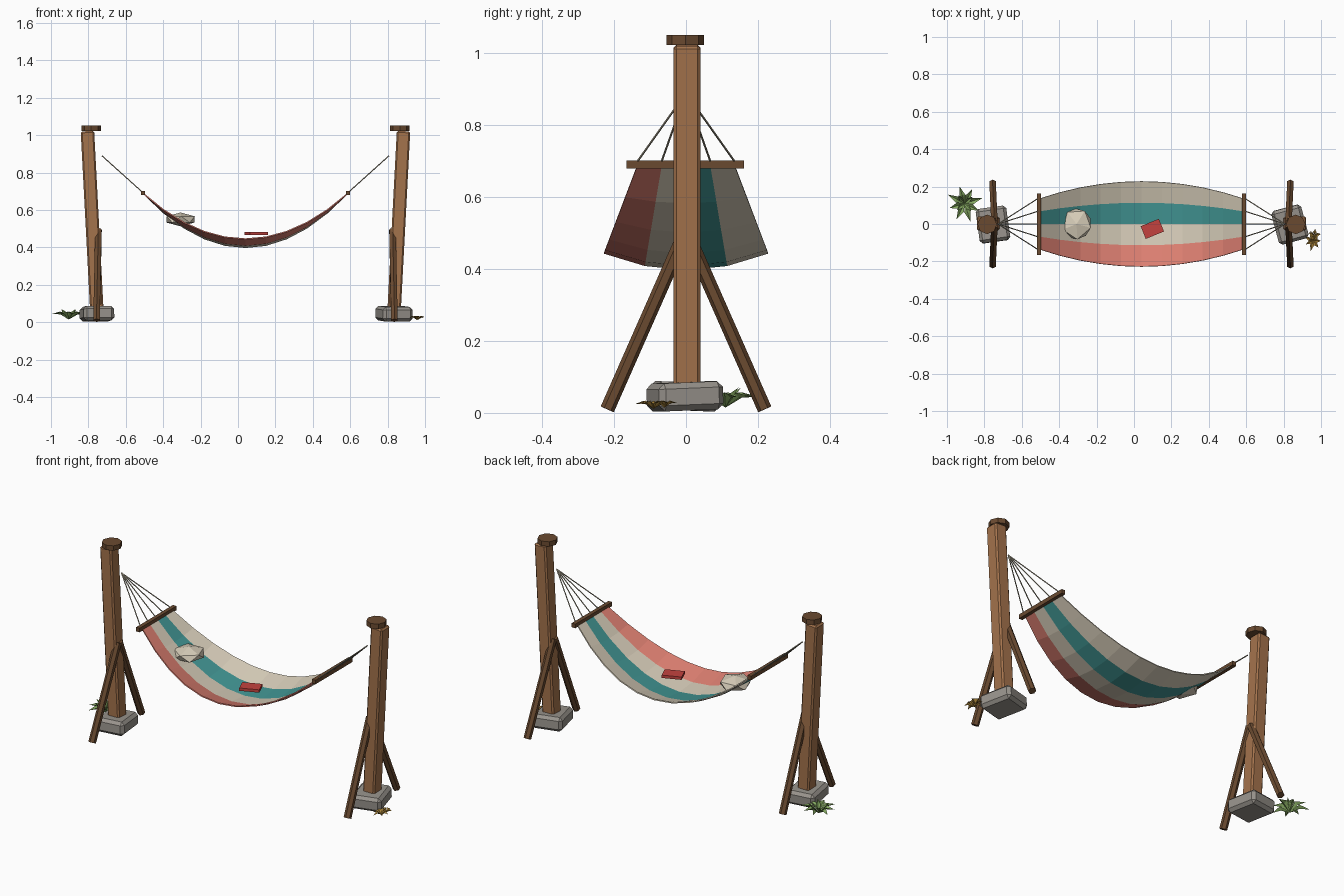
import bpy, bmesh, math
from mathutils import Vector, Matrix

if "Cube" in bpy.data.objects:
    bpy.data.objects.remove(bpy.data.objects["Cube"])

def mat(name, r, g, b):
    m = bpy.data.materials.new(name)
    lin = lambda c: (c / 255 / 12.92) if c < 10 else ((c / 255 + 0.055) / 1.055) ** 2.4
    m.diffuse_color = (lin(r), lin(g), lin(b), 1)
    m.use_nodes = True
    m.node_tree.nodes["Principled BSDF"].inputs["Base Color"].default_value = m.diffuse_color
    return m

WOOD = mat("post wood", 164, 115, 76)
DARK = mat("dark wood", 106, 74, 48)
STONE = mat("grey stone", 152, 147, 140)
ROPE = mat("rope", 176, 168, 148)
CREAM = mat("cream cloth", 216, 206, 186)
CORAL = mat("coral cloth", 222, 128, 114)
TEAL = mat("teal cloth", 66, 150, 148)
RED = mat("book red", 196, 66, 62)
GREEN = mat("leaf green", 134, 170, 98)
OCHRE = mat("dry leaf ochre", 172, 134, 58)

def finish(name, bm, *mats):
    me = bpy.data.meshes.new(name)
    bm.to_mesh(me)
    bm.free()
    for m in mats:
        me.materials.append(m)
    ob = bpy.data.objects.new(name, me)
    bpy.context.collection.objects.link(ob)
    return ob

def box(name, m, size, loc, rot=None, bevel=0):
    bm = bmesh.new()
    bmesh.ops.create_cube(bm, size=1)
    bmesh.ops.scale(bm, vec=size, verts=bm.verts)
    if bevel:
        bmesh.ops.bevel(bm, geom=bm.edges[:], offset=bevel, segments=1, affect='EDGES')
    M = Matrix.Translation(loc) @ (rot or Matrix.Identity(4))
    bmesh.ops.transform(bm, matrix=M, verts=bm.verts)
    return finish(name, bm, m)

def rod(name, m, a, b, r, n):
    a, b = Vector(a), Vector(b)
    bm = bmesh.new()
    bmesh.ops.create_cone(bm, cap_ends=True, segments=n, radius1=r, radius2=r, depth=(b - a).length)
    q = (b - a).to_track_quat('Z', 'Y').to_matrix().to_4x4()
    bmesh.ops.transform(bm, matrix=Matrix.Translation((a + b) / 2) @ q, verts=bm.verts)
    return finish(name, bm, m)

CX = 0.04          # middle of the hammock span
HALF, RIM, DIP = 0.548, 0.69, 0.29

for s, side in ((-1, "left"), (1, "right")):
    X = lambda d: CX + s * d
    # leaning post, flat cap and stone foot
    a, b = Vector((X(0.793), 0.003, 0.03)), Vector((X(0.845), 0.003, 1.022))
    tilt = Matrix.Rotation(math.atan2(b.x - a.x, b.z - a.z), 4, 'Y')
    box(side + "_post", WOOD, (0.072, 0.075, (b - a).length), (a + b) / 2, tilt, 0.008)
    rod(side + "_post_cap", DARK, (X(0.825), -0.002, 1.024), (X(0.825), -0.002, 1.051), 0.052, 8)
    box(side + "_foot_stone", STONE, (0.165, 0.185, 0.078), (X(0.794), -0.003, 0.046),
        Matrix.Rotation(math.radians(8 if s < 0 else 15), 4, 'Z') @ Matrix.Rotation(s * 0.04, 4, 'X'), 0.016)
    # pair of slanted braces
    for t, end in ((-1, "front"), (1, "back")):
        rod(f"{side}_{end}_brace", DARK, (X(0.796), t * 0.219, 0.01), (X(0.786), t * 0.005, 0.495), 0.02, 6)
    # spreader bar and fan of ropes
    box(side + "_spreader_bar", DARK, (0.022, 0.328, 0.023), (X(HALF), -0.002, 0.691))
    for i in range(-2, 3):
        rod(f"{side}_rope_{i + 3}", ROPE, (X(0.767), 0, 0.89), (X(HALF), i * 0.07, 0.693), 0.003, 5)

# hammock cloth: sagging grid, one lengthwise stripe per column
bm = bmesh.new()
NU, NV = 10, 4
grid = []
for i in range(NU + 1):
    u = -1 + 2 * i / NU
    w = 0.135 + 0.093 * (1 - u * u)
    row = []
    for j in range(NV + 1):
        v = -1 + 2 * j / NV
        z = RIM - (1 - u * u) * (DIP - 0.046 * v * v)
        row.append(bm.verts.new((CX + HALF * u, w * v, z)))
    grid.append(row)
for i in range(NU):
    for j in range(NV):
        f = bm.faces.new((grid[i][j], grid[i + 1][j], grid[i + 1][j + 1], grid[i][j + 1]))
        f.material_index = (0, 1, 2, 1)[j]
cloth = finish("hammock_cloth", bm, CORAL, CREAM, TEAL)
sol = cloth.modifiers.new("thickness", 'SOLIDIFY')
sol.thickness, sol.offset = 0.006, 0

# faceted pillow
bm = bmesh.new()
bmesh.ops.create_icosphere(bm, subdivisions=1, radius=1)
M = (Matrix.Translation((-0.307, 0, 0.55)) @ Matrix.Rotation(math.radians(-15), 4, 'Z')
     @ Matrix.Diagonal((0.088, 0.092, 0.037, 1)))
bmesh.ops.transform(bm, matrix=M, verts=bm.verts)
finish("pillow", bm, CREAM)

# book
box("book", RED, (0.105, 0.073, 0.016), (0.098, -0.026, 0.475), Matrix.Rotation(math.radians(22), 4, 'Z'))

# tufts of folded pointed leaves
def tuft(name, m, centre, n, lengths, width, rise, tip, start):
    bm = bmesh.new()
    for k in range(n):
        L = lengths[k % len(lengths)]
        ang = start + k * 2 * math.pi / n
        M = Matrix.Translation(centre) @ Matrix.Rotation(ang, 4, 'Z')
        p = [bm.verts.new(M @ Vector(c)) for c in
             ((0, 0, 0), (L * 0.45, -width, rise), (L, 0, tip), (L * 0.45, width, rise), (L * 0.5, 0, rise * 0.65))]
        for q in ((0, 1, 4), (1, 2, 4), (2, 3, 4), (3, 0, 4)):
            bm.faces.new([p[i] for i in q])
    return finish(name, bm, m)

tuft("green_plant", GREEN, (-0.905, 0.11, 0.015), 8, (0.1, 0.085, 0.095), 0.017, 0.042, 0.03, 0.3)
tuft("green_plant_heart", GREEN, (-0.905, 0.11, 0.015), 4, (0.055,), 0.012, 0.035, 0.055, 0.7)
tuft("dry_plant", OCHRE, (0.957, -0.09, 0.012), 7, (0.042, 0.055, 0.046), 0.011, 0.022, 0.012, 0.9)
tuft("dry_plant_tip", OCHRE, (0.965, -0.06, 0.014), 5, (0.034,), 0.01, 0.02, 0.014, 0.2)
